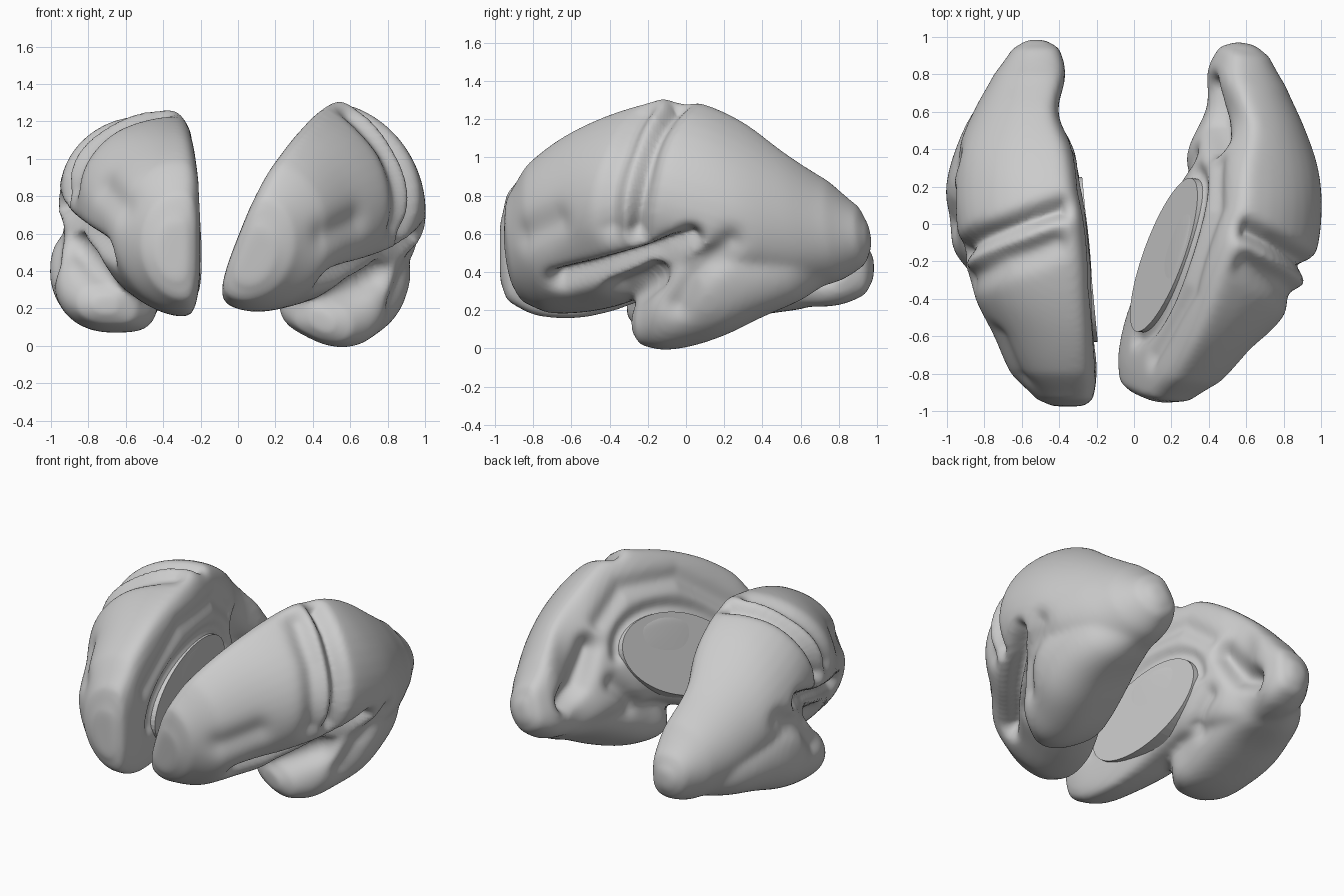
import bpy, bmesh, math
from mathutils import Vector, Matrix

if "Cube" in bpy.data.objects:
    bpy.data.objects.remove(bpy.data.objects["Cube"])

# Sections across y: y, medial x, lateral x, widest z, top x, top z, bottom x, bottom z
CEREBRUM = [
    (-.975, .27, .44, .50, .33, .66, .33, .35),
    (-.94, .22, .52, .54, .31, .81, .30, .25),
    (-.80, .20, .66, .60, .32, .98, .29, .175),
    (-.60, .21, .75, .70, .33, 1.10, .29, .155),
    (-.40, .22, .85, .80, .36, 1.18, .33, .19),
    (-.20, .23, .92, .86, .38, 1.23, .38, .26),
    (.00, .25, .95, .83, .41, 1.27, .42, .31),
    (.20, .28, .97, .72, .42, 1.22, .46, .29),
    (.40, .32, .94, .66, .44, 1.10, .50, .25),
    (.60, .40, .86, .56, .49, .93, .54, .22),
    (.80, .365, .75, .48, .50, .73, .54, .225),
    (.94, .40, .65, .44, .52, .57, .53, .28),
    (.985, .47, .58, .42, .53, .48, .53, .36)]
TEMPORAL = [
    (-.31, .64, .78, .22, .72, .27, .72, .17),
    (-.27, .54, .87, .23, .72, .34, .68, .115),
    (-.15, .44, .96, .30, .80, .46, .67, .075),
    (.00, .42, .99, .36, .84, .61, .68, .075),
    (.20, .40, 1.005, .40, .82, .76, .70, .12),
    (.40, .40, .955, .42, .70, .70, .68, .175),
    (.60, .43, .86, .40, .65, .60, .62, .205),
    (.78, .48, .70, .40, .58, .50, .58, .25)]

# Folds: width, depth, path in (x, y, z), later snapped onto the surface
GROOVES = [
    (.055, .085, [(.38, .09, 1.26), (.6, .00, 1.17), (.8, -.08, 1.03), (.92, -.16, .82)]),  # central
    (.070, .050, [(.42, -.10, 1.22), (.65, -.18, 1.10), (.86, -.29, .85)]),                 # precentral
    (.055, .100, [(.70, -.66, .50), (.80, -.35, .60), (.84, -.08, .69), (.92, .13, .76)]),  # lateral
    (.090, .055, [(.76, -.32, .42), (.80, -.10, .55)]),                                     # insula
    (.070, .040, [(.98, .0, .42), (.97, .10, .56), (.95, .33, .70)]),                       # temporal
    (.080, .030, [(.60, -.80, .74), (.70, -.60, .84)]),                                     # frontal
    (.065, .090, [(.36, .46, .72), (.40, .58, .52), (.38, .72, .42)]),                      # calcarine
    (.060, .050, [(.38, .18, .34), (.34, .34, .46)]),                                       # hippocampal
    (.060, .030, [(.22, -.72, .75), (.23, -.3, 1.02), (.27, .15, 1.03), (.32, .36, .85)])]  # cingulate


def wall_x(y):
    return .192 + .085 * (y + .65) / .9


def wall_outline(n, grow):
    pts = []
    for i in range(n):
        a = 2 * math.pi * i / n
        y = -.19 + (.44 + grow) * math.cos(a)
        z = .55 + .08 * math.cos(a) + (.265 + grow) * math.sin(a)
        pts.append(Vector((wall_x(y), y, z)))
    return pts


# callosal fold around the upper side of the inner wall
GROOVES.append((.045, .035, wall_outline(32, .035)[:17]))


def spline(rows, steps=6):
    out = []
    for i in range(len(rows) - 1):
        p = [rows[max(0, min(len(rows) - 1, i + k))] for k in (-1, 0, 1, 2)]
        for s in range(steps):
            t = s / steps
            row = [b + .5 * t * (c - a + t * (2*a - 5*b + 4*c - d + t * (3*(b - c) + d - a)))
                   for a, b, c, d in zip(*p)]
            row[0] = p[1][0] * (1 - t) + p[2][0] * t  # y stays linear
            out.append(row)
    out.append(list(rows[-1]))
    return out


def loft(bm, rows, medial_power, low_power, n=40):
    rings = []
    for y, m0, m1, zl, xt, zt, xb, zb in spline(rows):
        ring = []
        for i in range(n):
            a = 2 * math.pi * i / n
            c, s = math.cos(a), math.sin(a)
            xm = xt if s > 0 else xb
            e = medial_power if c < 0 else (1.0 if s > 0 else low_power)
            pc, ps = abs(c) ** e, abs(s) ** e
            x = xm + (m1 - xm) * pc if c > 0 else xm - (xm - m0) * pc
            z = zl + (zt - zl) * ps if s > 0 else zl - (zl - zb) * ps
            ring.append(bm.verts.new((x, y, z)))
        rings.append(ring)
    for r, q in zip(rings, rings[1:]):
        for i in range(n):
            j = (i + 1) % n
            bm.faces.new((r[i], r[j], q[j], q[i]))
    bm.faces.new(rings[0])
    bm.faces.new(rings[-1])


def segment_distance(p, a, b):
    d = b - a
    t = max(0, min(1, (p - a).dot(d) / max(d.length_squared, 1e-9)))
    return (p - a - d * t).length


def add_object(name, mesh):
    ob = bpy.data.objects.new(name, mesh)
    bpy.context.collection.objects.link(ob)
    return ob


# Fuse both lobes into one soft body
bm = bmesh.new()
loft(bm, CEREBRUM, .62, 1.08)
loft(bm, TEMPORAL, .55, .95)
bmesh.ops.recalc_face_normals(bm, faces=bm.faces)
raw = bpy.data.meshes.new("lobes")
bm.to_mesh(raw)
bm.free()
blank = add_object("lobes", raw)
rm = blank.modifiers.new("fuse", 'REMESH')
rm.mode = 'VOXEL'
rm.voxel_size = .017
sm = blank.modifiers.new("soften", 'SMOOTH')
sm.factor, sm.iterations = .5, 12
dg = bpy.context.evaluated_depsgraph_get()
body = bpy.data.meshes.new_from_object(blank.evaluated_get(dg))
bpy.data.objects.remove(blank)

# Snap the fold paths onto the surface, then press them in
probe = add_object("probe", body)
bpy.context.view_layer.update()
paths = []
for w, d, pts in GROOVES:
    pts = [Vector(p) for p in pts]
    steps = 1 if len(pts) > 10 else 4
    fine = [a.lerp(b, k / steps) for a, b in zip(pts, pts[1:]) for k in range(steps)] + pts[-1:]
    paths.append((w, d, [probe.closest_point_on_mesh(p)[1] for p in fine]))
moves = []
for v in body.vertices:
    p, push = v.co.copy(), 0
    for w, d, pts in paths:
        if min((p - q).length_squared for q in pts) > (3 * w) ** 2:
            continue
        near = min(segment_distance(p, a, b) for a, b in zip(pts, pts[1:]))
        push = max(push, d * math.exp(-(near / w) ** 2))
    moves.append(p - Vector(v.normal) * push)
bpy.data.objects.remove(probe)
for v, co in zip(body.vertices, moves):
    v.co = co

# Flat inner wall plate
bm = bmesh.new()
front = [bm.verts.new(p) for p in wall_outline(56, 0)]
back = [bm.verts.new(v.co + Vector((.18, 0, 0))) for v in front]
bm.faces.new(front)
bm.faces.new(back[::-1])
for i in range(56):
    j = (i + 1) % 56
    bm.faces.new((front[j], front[i], back[i], back[j]))
bmesh.ops.recalc_face_normals(bm, faces=bm.faces)
wall = bpy.data.meshes.new("wall")
bm.to_mesh(wall)
bm.free()

# Left half stands upright, right half is its mirror image rolled outward
PLACES = {
    "left": Matrix(((-1, 0, 0, 0), (0, 1, 0, 0), (0, 0, 1, 0), (0, 0, 0, 1))),
    "right": Matrix(((.92, .19, .37, -.225), (-.114, .97, -.17, .14),
                     (-.465, .14, .93, .298), (0, 0, 0, 1)))}
for side, place in PLACES.items():
    for part, source in (("hemisphere", body), ("inner_wall", wall)):
        mesh = source.copy()
        mesh.transform(place)
        if side == "left":
            mesh.flip_normals()
        ob = add_object(side + "_" + part, mesh)
        if part == "hemisphere":
            mesh.shade_smooth()
            sm = ob.modifiers.new("soften", 'SMOOTH')
            sm.factor, sm.iterations = .5, 5
